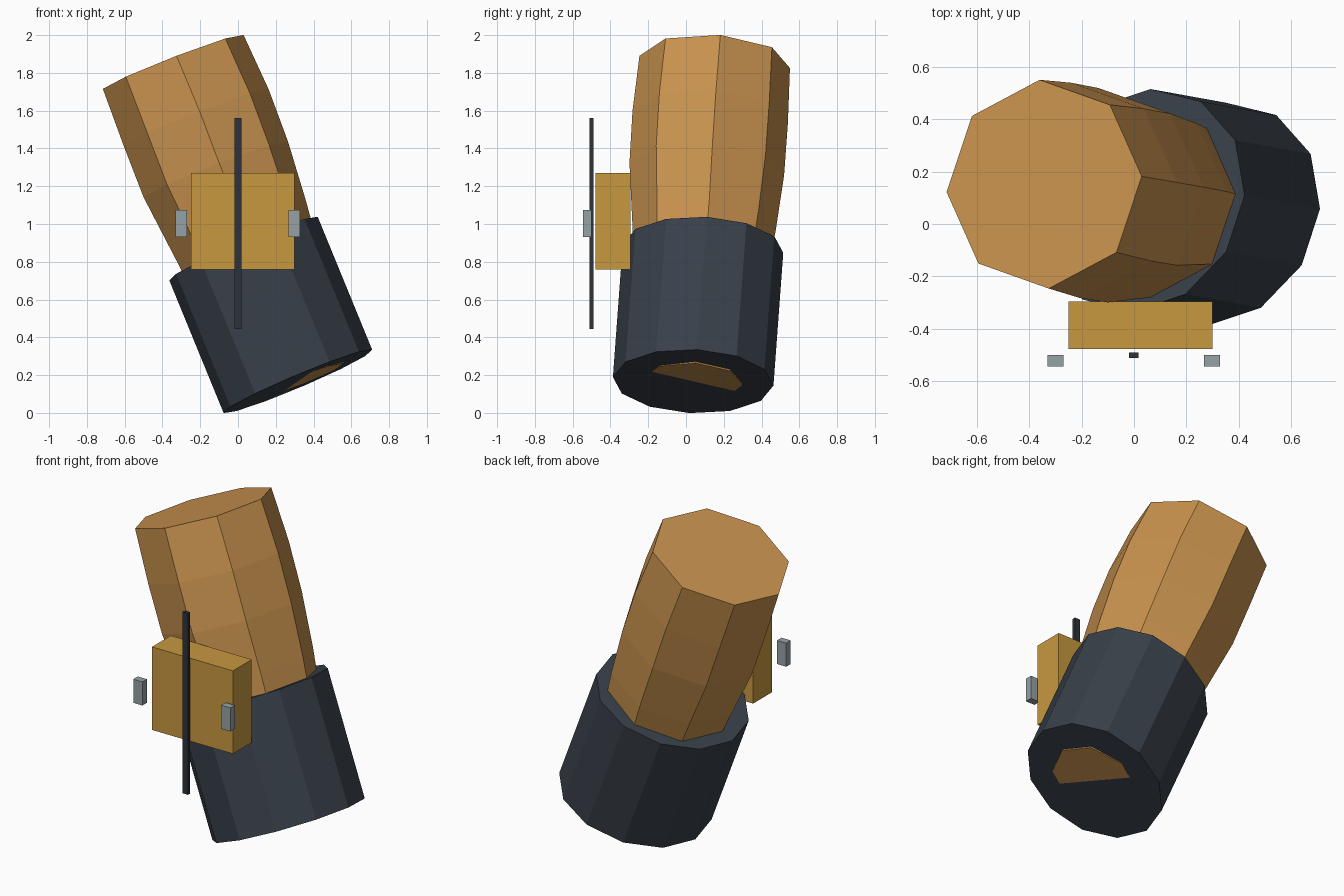
import bpy, bmesh, math
from mathutils import Vector

if "Cube" in bpy.data.objects:
    bpy.data.objects.remove(bpy.data.objects["Cube"])


def material(name, rgb):
    m = bpy.data.materials.new(name)
    m.diffuse_color = (*rgb, 1)
    m.use_nodes = True
    m.node_tree.nodes["Principled BSDF"].inputs["Base Color"].default_value = m.diffuse_color
    return m


ORANGE = material("warm orange", (0.578, 0.287, 0.076))
YELLOW = material("mustard yellow", (0.578, 0.314, 0.051))
SLATE = material("dark slate", (0.040, 0.051, 0.067))
BLACK = material("charcoal", (0.027, 0.033, 0.042))
GRAY = material("light gray", (0.305, 0.361, 0.376))


def finish(bm, name, mat):
    bmesh.ops.recalc_face_normals(bm, faces=bm.faces)
    me = bpy.data.meshes.new(name)
    bm.to_mesh(me)
    bm.free()
    me.materials.append(mat)
    ob = bpy.data.objects.new(name, me)
    bpy.context.collection.objects.link(ob)
    return ob


def ring(center, u, v, sides):
    """Points of a regular polygon spanned by half-axes u and v."""
    steps = [2 * math.pi * i / sides for i in range(sides)]
    return [center + u * math.cos(t) + v * math.sin(t) for t in steps]


def loft(name, rings, mat):
    """Closed tube through a list of rings, capped at both ends."""
    bm = bmesh.new()
    loops = [[bm.verts.new(p) for p in r] for r in rings]
    n = len(loops[0])
    for a, b in zip(loops, loops[1:]):
        for i in range(n):
            j = (i + 1) % n
            bm.faces.new((a[i], a[j], b[j], b[i]))
    bm.faces.new(loops[0])
    bm.faces.new(loops[-1])
    return finish(bm, name, mat)


def box(name, lo, hi, mat):
    bm = bmesh.new()
    bmesh.ops.create_cube(bm, size=1)
    for vert in bm.verts:
        vert.co = [a + (c + 0.5) * (b - a) for a, b, c in zip(lo, hi, vert.co)]
    return finish(bm, name, mat)


# Twelve-sided tilted sleeve
base = Vector((0.317, 0.038, 0.167))
su = Vector((0.393, 0.02, 0.168))
sv = Vector((0.034, 0.425, -0.0225))
axis = su.cross(sv).normalized()
top = base + Vector((-0.288, 0.052, 0.703))
loft("sleeve", [ring(base, su, sv, 12), ring(top, su, sv, 12)], SLATE)

# Bent eight-sided body; its narrow foot pokes slightly through the sleeve base
bu = Vector((0.373, 0.03, 0.143)).normalized()
bv = Vector((-0.0175, 0.3975, -0.0325)).normalized()
foot = ring(base, su * 0.62 - axis * 0.008, sv * 0.62 - axis * 0.0035, 8)
sections = [((0.22, 0.055, 0.44), 0.31),
            ((0.11, 0.075, 0.72), 0.35),
            ((0.0, 0.095, 1.0), 0.382),
            ((-0.118, 0.11, 1.29), 0.411),
            ((-0.222, 0.128, 1.565), 0.413),
            ((-0.343, 0.152, 1.858), 0.40)]
loft("body", [foot] + [ring(Vector(c), bu * r, bv * r, 8) for c, r in sections], ORANGE)

# Front pack, rod and side clips
box("front_pack", (-0.25, -0.478, 0.76), (0.30, -0.295, 1.27), YELLOW)
box("rod", (-0.019, -0.511, 0.445), (0.018, -0.49, 1.56), BLACK)
for side, x in (("left", -0.30), ("right", 0.298)):
    box(side + "_clip", (x - 0.031, -0.544, 0.93), (x + 0.031, -0.50, 1.075), GRAY)
